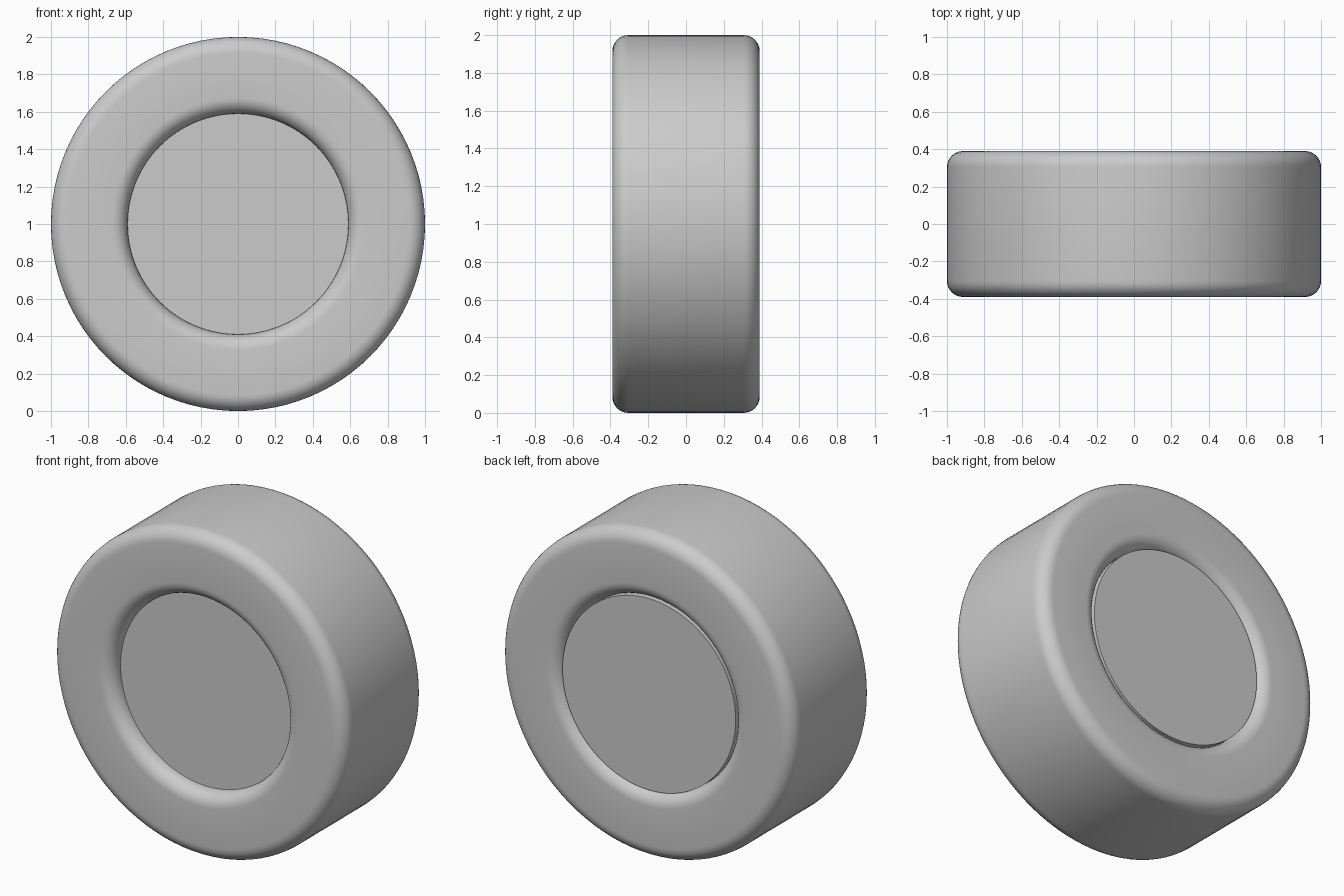
import bpy
import bmesh
from math import pi, sin, cos, radians
from mathutils import Matrix, Vector

cube = bpy.data.objects.get("Cube")
if cube:
    bpy.data.objects.remove(cube, do_unlink=True)

SEGMENTS = 96
CENTRE = Vector((0, 0, 1))

grey = bpy.data.materials.new("plain_grey")
grey.use_nodes = True
colour = (0.6, 0.6, 0.6, 1)
grey.diffuse_color = colour
grey.node_tree.nodes["Principled BSDF"].inputs["Base Color"].default_value = colour


def arc(r, y, radius, start, steps=8):
    """Quarter-circle of (radius, y) profile points."""
    angles = [radians(start) + pi / 2 * i / steps for i in range(steps + 1)]
    return [(r + radius * cos(a), y + radius * sin(a)) for a in angles]


def lathe(name, profile, closed):
    """Spin a (radius, y) profile around the axle."""
    bm = bmesh.new()
    verts = [bm.verts.new((r, y, 0)) for r, y in profile]
    pairs = list(zip(verts, verts[1:]))
    if closed:
        pairs.append((verts[-1], verts[0]))
    edges = [bm.edges.new(p) for p in pairs]
    bmesh.ops.spin(bm, geom=verts + edges, cent=(0, 0, 0), axis=(0, 1, 0),
                   angle=2 * pi, steps=SEGMENTS, use_merge=True)
    bmesh.ops.remove_doubles(bm, verts=bm.verts, dist=0.0001)
    bmesh.ops.recalc_face_normals(bm, faces=bm.faces)
    bmesh.ops.translate(bm, verts=bm.verts, vec=CENTRE)
    mesh = bpy.data.meshes.new(name)
    bm.to_mesh(mesh)
    bm.free()
    mesh.materials.append(grey)
    obj = bpy.data.objects.new(name, mesh)
    bpy.context.collection.objects.link(obj)
    bpy.ops.object.select_all(action="DESELECT")
    obj.select_set(True)
    bpy.context.view_layer.objects.active = obj
    bpy.ops.object.shade_smooth_by_angle(angle=radians(35))
    return obj


# Tyre: rectangular section with four rounded corners
outer, inner, half, rnd = 1.0, 0.59, 0.39, 0.085
section = (arc(outer - rnd, half - rnd, rnd, 0)
           + arc(inner + rnd, half - rnd, rnd, 90)
           + arc(inner + rnd, rnd - half, rnd, 180)
           + arc(outer - rnd, rnd - half, rnd, 270))
lathe("tyre", section, True)

# Hub: solid disc, sunk at the front and nearly flush at the back
lathe("hub", [(0, -0.30), (inner, -0.30), (inner, 0.36), (0, 0.36)], False)
